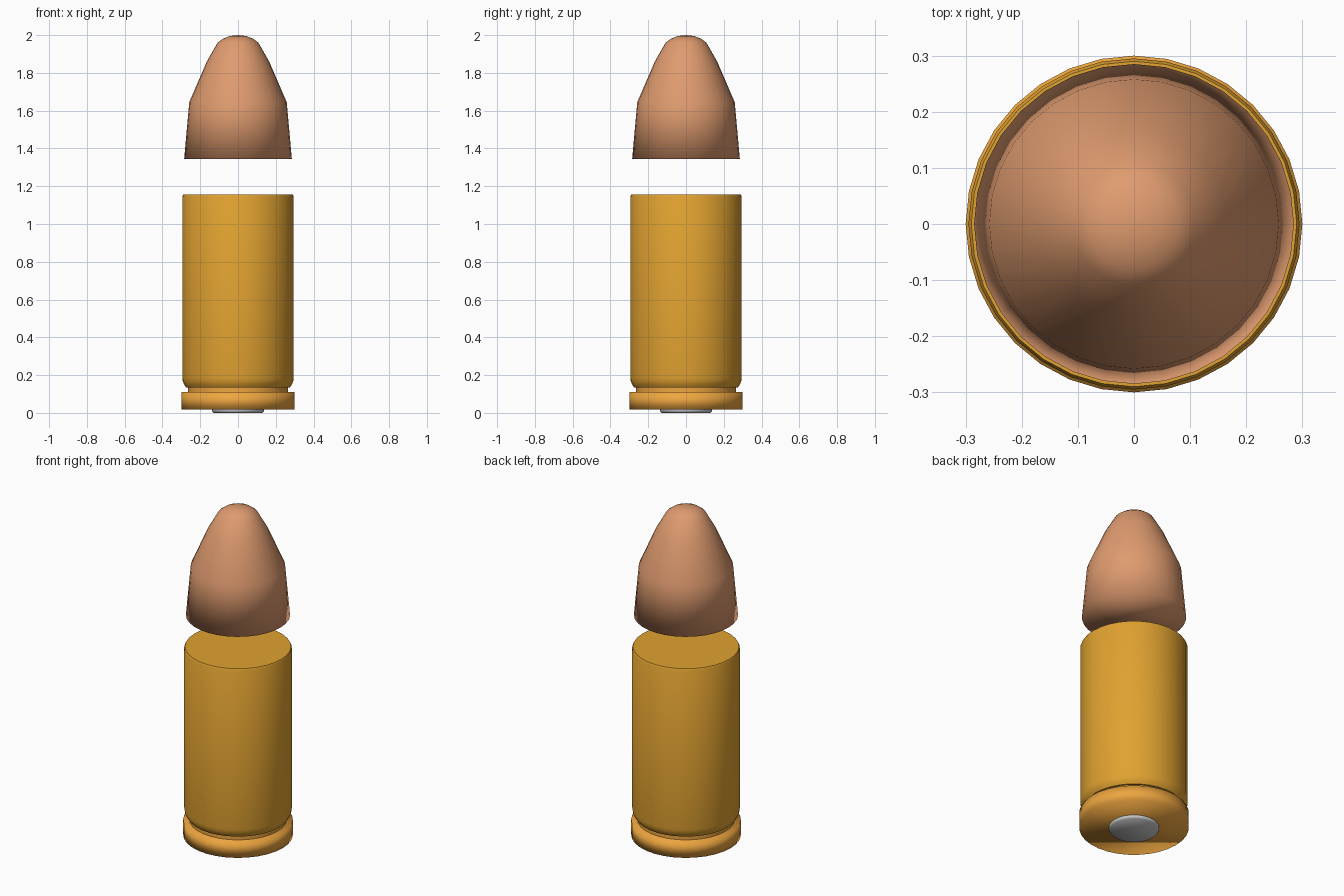
import bpy, bmesh, math

if "Cube" in bpy.data.objects:
    bpy.data.objects.remove(bpy.data.objects["Cube"])

SIDES = 32


def material(name, rgb):
    m = bpy.data.materials.new(name)
    m.diffuse_color = (*rgb, 1)
    m.use_nodes = True
    m.node_tree.nodes["Principled BSDF"].inputs["Base Color"].default_value = m.diffuse_color
    return m


def lathe(name, profile, mat=None, sharp_angle=None):
    """Revolve a bottom-to-top (radius, z) profile and close both ends."""
    bm = bmesh.new()
    rings = []
    for r, z in profile:
        if r == 0:
            rings.append([bm.verts.new((0, 0, z))] * SIDES)
        else:
            rings.append([bm.verts.new((r * math.cos(2 * math.pi * i / SIDES),
                                        r * math.sin(2 * math.pi * i / SIDES), z))
                          for i in range(SIDES)])
    for low, high in zip(rings, rings[1:]):
        for i in range(SIDES):
            j = (i + 1) % SIDES
            bm.faces.new(dict.fromkeys((low[i], low[j], high[j], high[i])))
    if profile[0][0] > 0:
        bm.faces.new(rings[0][::-1])
    if profile[-1][0] > 0:
        bm.faces.new(rings[-1])
    bmesh.ops.recalc_face_normals(bm, faces=bm.faces)
    mesh = bpy.data.meshes.new(name)
    bm.to_mesh(mesh)
    bm.free()
    mesh.shade_smooth()
    if sharp_angle:
        mesh.set_sharp_from_angle(angle=math.radians(sharp_angle))
    if mat:
        mesh.materials.append(mat)
    ob = bpy.data.objects.new(name, mesh)
    bpy.context.collection.objects.link(ob)
    return ob


copper = material("copper", (0.74, 0.33, 0.16))
brass = material("brass", (0.75, 0.36, 0.03))
rim_brass = material("rim_brass", (0.85, 0.38, 0.05))

# Tapered projectile with rounded nose, smooth all over
lathe("projectile", [(0.285, 1.345), (0.258, 1.645), (0.165, 1.86), (0.108, 1.96),
                     (0.08, 1.981), (0.045, 1.995), (0, 2.0)], copper)

# Closed casing with bevelled lower edge and slim lip
lathe("casing", [(0.275, 0.135), (0.284, 0.148), (0.292, 0.165), (0.295, 0.185),
                 (0.295, 1.145), (0.29, 1.155)], brass, 40)

# Extractor groove
lathe("groove", [(0.265, 0.10), (0.265, 0.145)], rim_brass, 40)

# Base rim
lathe("rim", [(0.30, 0.018), (0.30, 0.11)], rim_brass)

# Primer disc
lathe("primer", [(0.13, 0.0), (0.138, 0.01), (0.138, 0.03)])
